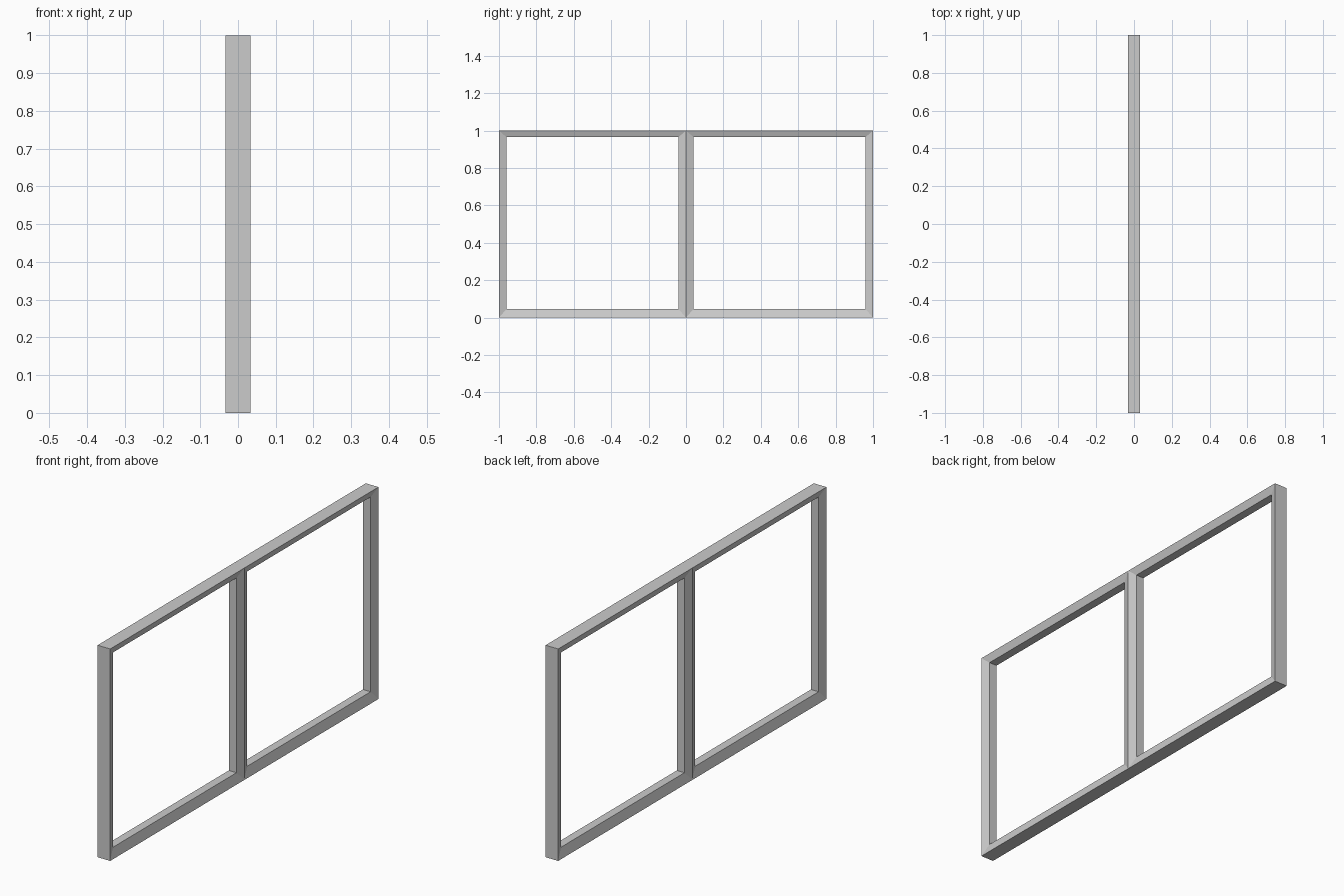
import bpy, bmesh

if "Cube" in bpy.data.objects:
    bpy.data.objects.remove(bpy.data.objects["Cube"])

# Half thickness at the outer rim and at the thinner inner lip
RIM, LIP = 0.033, 0.02


def ring(bm, x, y0, y1, z0, z1):
    corners = ((y0, z0), (y1, z0), (y1, z1), (y0, z1))
    return [bm.verts.new((x, y, z)) for y, z in corners]


# One pane surround: rim, sloped faces and inner lip, open on the centre line
bm = bmesh.new()
outer, inner = (0, 1, 0, 1), (0.04, 0.96, 0.046, 0.965)
rings = [ring(bm, RIM, *outer), ring(bm, LIP, *inner),
         ring(bm, -LIP, *inner), ring(bm, -RIM, *outer)]
for r in range(4):
    a, b = rings[r], rings[(r + 1) % 4]
    for i in range(4):
        if r == 3 and i == 3:      # no wall inside the centre post
            continue
        j = (i + 1) % 4
        bm.faces.new((a[i], a[j], b[j], b[i]))
bmesh.ops.recalc_face_normals(bm, faces=bm.faces)

# Make sure the normals point outward (top wall faces up)
bm.normal_update()
top = max(bm.faces, key=lambda f: f.calc_center_median().z)
if top.normal.z < 0:
    bmesh.ops.reverse_faces(bm, faces=bm.faces)

mesh = bpy.data.meshes.new("window_frame")
bm.to_mesh(mesh)
bm.free()
frame = bpy.data.objects.new("window_frame", mesh)
bpy.context.collection.objects.link(frame)

# Second pane, joined along the centre post
mirror = frame.modifiers.new("mirror", 'MIRROR')
mirror.use_axis = (False, True, False)
mirror.use_clip = True
mirror.merge_threshold = 0.0005
